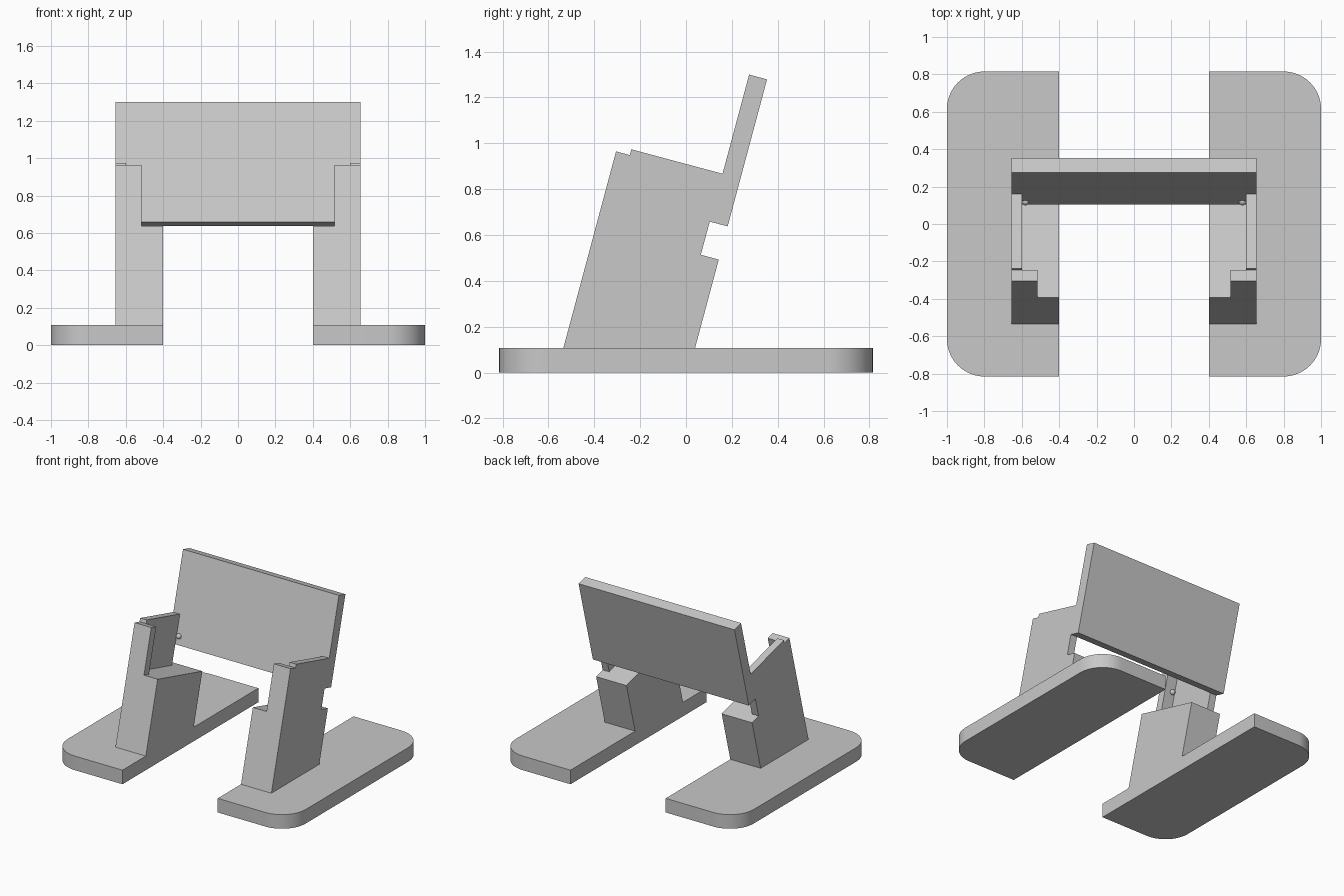
import bpy, bmesh, math
from itertools import product
from mathutils import Vector

cube = bpy.data.objects.get("Cube")
if cube:
    bpy.data.objects.remove(cube, do_unlink=True)

GREY = (0.58, 0.58, 0.58, 1)
grey = bpy.data.materials.new("plain grey")
grey.use_nodes = True
grey.diffuse_color = GREY
grey.node_tree.nodes["Principled BSDF"].inputs["Base Color"].default_value = GREY

TILT = math.radians(15)
BASE_H = 0.107
FRONT_Y = -0.535
DEPTH, PLATE_V, STRIP_V = 0.555, 0.474, 0.062
SHELF_U, POST_U, WALL_U = 0.548, 0.888, 0.914
PLATE_U, PLATE_TOP, PIN_U = 0.698, 1.362, 0.76
INNER, POST_X, WALL_X, OUTER = 0.4, 0.515, 0.6, 0.655


def leaned(x, v, u):
    """Depth v and height u in the leaning frame to a world point."""
    return Vector((x, FRONT_Y + v * math.cos(TILT) + u * math.sin(TILT),
                   BASE_H - v * math.sin(TILT) + u * math.cos(TILT)))


def finish(name, bm):
    bmesh.ops.recalc_face_normals(bm, faces=bm.faces)
    mesh = bpy.data.meshes.new(name)
    bm.to_mesh(mesh)
    bm.free()
    mesh.materials.append(grey)
    ob = bpy.data.objects.new(name, mesh)
    bpy.context.collection.objects.link(ob)
    return ob


def activate(ob):
    bpy.ops.object.select_all(action='DESELECT')
    ob.select_set(True)
    bpy.context.view_layer.objects.active = ob


def prism(name, points, offset):
    """Extrude a closed outline along an offset."""
    bm = bmesh.new()
    low = [bm.verts.new(p) for p in points]
    high = [bm.verts.new(Vector(p) + offset) for p in points]
    bm.faces.new(low)
    bm.faces.new(high)
    for i in range(len(low)):
        bm.faces.new((low[i - 1], low[i], high[i], high[i - 1]))
    return finish(name, bm)


def arm_cell(i, j, k):
    """Whether the arm is solid in one cell: block, then post and wall, then wall rim."""
    if k == 0:
        return True
    wall = i == 2 and j == 1
    post = i >= 1 and j == 0
    return wall or (post and k == 1)


def leaning_arm(name, s):
    """Outer skin of the solid cells, with flat regions merged."""
    xs = (INNER, POST_X, WALL_X, OUTER)
    vs = (0, STRIP_V, PLATE_V, DEPTH)
    us = (0, SHELF_U, POST_U, WALL_U)
    skin = {}
    for cell in product(range(3), repeat=3):
        if not arm_cell(*cell):
            continue
        for axis, step in product(range(3), (0, 1)):
            quad = []
            for a, b in ((0, 0), (1, 0), (1, 1), (0, 1)):
                corner = list(cell)
                corner[axis] += step
                corner[axis - 1] += a
                corner[axis - 2] += b
                quad.append(tuple(corner))
            key = frozenset(quad)
            if key in skin:
                del skin[key]      # shared by two cells, so inside the solid
            else:
                skin[key] = quad
    bm = bmesh.new()
    verts = {}
    for quad in skin.values():
        for i, j, k in quad:
            if (i, j, k) not in verts:
                # The lowest layer follows the level top of the foot
                u = us[k] if k else vs[j] * math.tan(TILT)
                verts[i, j, k] = bm.verts.new(leaned(s * xs[i], vs[j], u))
        bm.faces.new([verts[c] for c in quad])
    bmesh.ops.recalc_face_normals(bm, faces=bm.faces)
    bmesh.ops.dissolve_limit(bm, angle_limit=math.radians(1),
                             verts=bm.verts, edges=bm.edges)
    return finish(name, bm)


for side, s in (("left", 1), ("right", -1)):
    # Foot with rounded outer corners
    radius, half = 0.2, 0.815
    outline = [(s * INNER, -half, 0)]
    for sy, start in ((-1, -90), (1, 0)):
        for i in range(17):
            a = math.radians(start + i * 90 / 16)
            outline.append((s * (1 - radius + radius * math.cos(a)),
                            sy * (half - radius) + radius * math.sin(a), 0))
    outline.append((s * INNER, half, 0))
    activate(prism(side + "_foot", outline, Vector((0, 0, BASE_H))))
    bpy.ops.object.shade_smooth_by_angle(angle=math.radians(30))

    # Leaning arm: wide block below, front post and thin outer wall above
    leaning_arm(side + "_arm", s)

    # Small round studs facing each other on the post and the plate
    for place, v in (("post", STRIP_V), ("plate", PLATE_V)):
        bm = bmesh.new()
        bmesh.ops.create_uvsphere(bm, u_segments=20, v_segments=12, radius=0.02)
        bmesh.ops.translate(bm, verts=bm.verts, vec=leaned(s * 0.58, v, PIN_U))
        activate(finish(side + "_" + place + "_stud", bm))
        bpy.ops.object.shade_smooth()

# Back plate bridging both arms
plate_end = [leaned(-OUTER, v, u) for v, u in
             ((PLATE_V, PLATE_U), (DEPTH, PLATE_U), (DEPTH, PLATE_TOP), (PLATE_V, PLATE_TOP))]
prism("back_plate", plate_end, Vector((2 * OUTER, 0, 0)))
